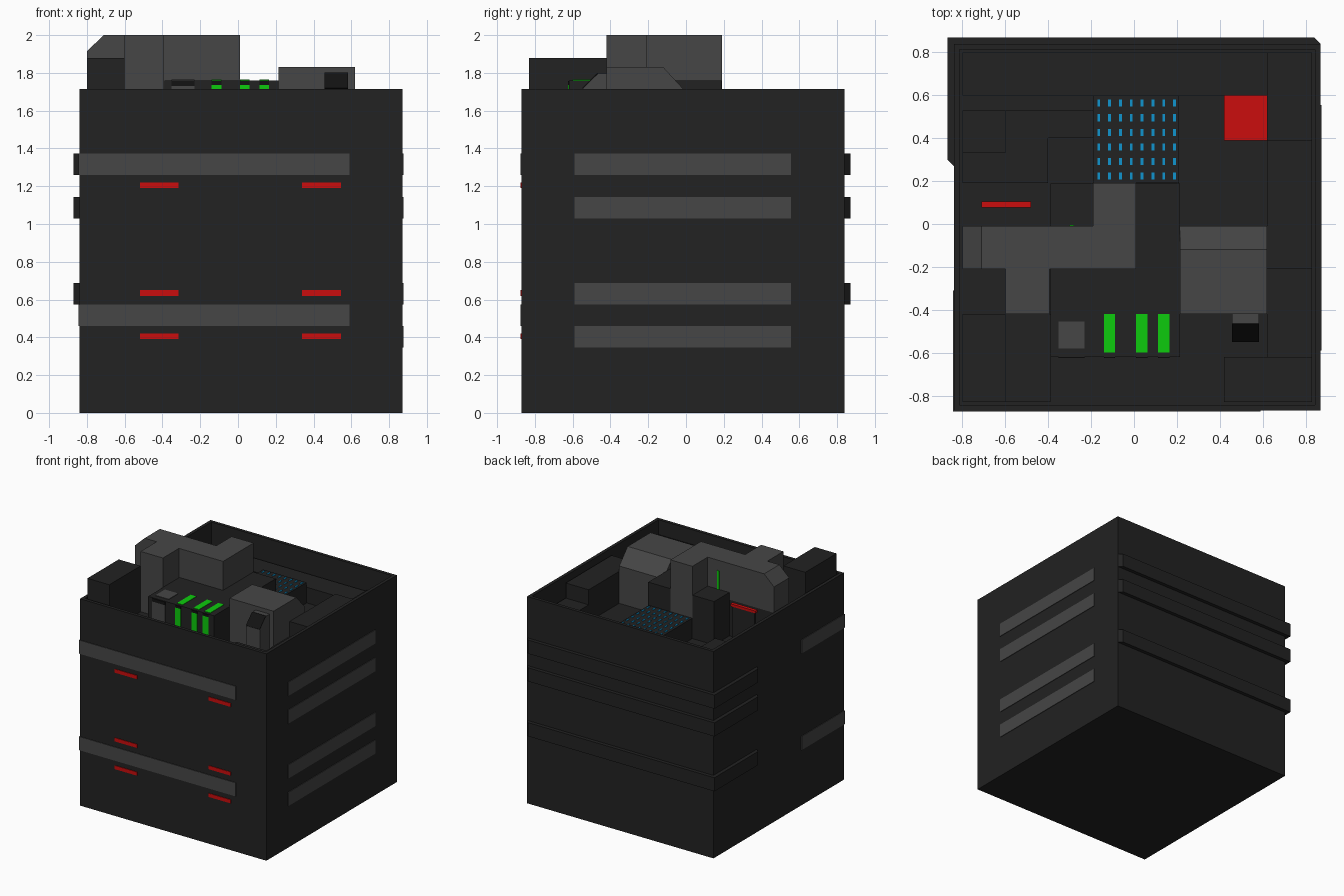
import bpy, bmesh

if "Cube" in bpy.data.objects:
    bpy.data.objects.remove(bpy.data.objects["Cube"])


def material(name, rgb):
    m = bpy.data.materials.new(name)
    m.diffuse_color = (*rgb, 1)
    m.use_nodes = True
    m.node_tree.nodes["Principled BSDF"].inputs["Base Color"].default_value = m.diffuse_color
    return m


DARK = material("dark_panel", (0.016, 0.016, 0.016))
GREY = material("grey_panel", (0.061, 0.061, 0.061))
BLACK = material("black_recess", (0.006, 0.006, 0.006))
RED = material("red_light", (0.6, 0.004, 0.004))
GREEN = material("green_light", (0.004, 0.6, 0.004))
BLUE = material("blue_light", (0.005, 0.3, 0.62))


def finish(name, bm, mat):
    bmesh.ops.recalc_face_normals(bm, faces=bm.faces[:])
    me = bpy.data.meshes.new(name)
    bm.to_mesh(me)
    bm.free()
    me.materials.append(mat)
    ob = bpy.data.objects.new(name, me)
    bpy.context.collection.objects.link(ob)
    return ob


def add_box(bm, x, y, z):
    v = [bm.verts.new((a, b, c)) for c in z for b in y for a in x]
    for f in ((0, 1, 3, 2), (4, 5, 7, 6), (0, 1, 5, 4),
              (2, 3, 7, 6), (0, 2, 6, 4), (1, 3, 7, 5)):
        bm.faces.new([v[i] for i in f])


def boxes(name, mat, *items):
    bm = bmesh.new()
    for b in items:
        add_box(bm, *b)
    return finish(name, bm, mat)


def prism(name, mat, points, lo, hi, axis):
    """Extrude a 2D outline along x (y,z), y (x,z) or z (x,y)."""
    place = {"x": lambda p, d: (d, *p),
             "y": lambda p, d: (p[0], d, p[1]),
             "z": lambda p, d: (*p, d)}[axis]
    bm = bmesh.new()
    a = [bm.verts.new(place(p, lo)) for p in points]
    b = [bm.verts.new(place(p, hi)) for p in points]
    bm.faces.new(a)
    bm.faces.new(b)
    for i in range(len(a)):
        j = (i + 1) % len(a)
        bm.faces.new((a[i], a[j], b[j], b[i]))
    return finish(name, bm, mat)


FLOOR, TOP = 1.40, 1.715
P = 0.005  # plate thickness

# Main block with a sunken roof inside a thin parapet
bm = bmesh.new()
add_box(bm, (-0.84, 0.87), (-0.87, 0.84), (0, TOP))
bm.faces.ensure_lookup_table()
roof = max(bm.faces, key=lambda f: f.calc_center_median().z)
bmesh.ops.recalc_face_normals(bm, faces=bm.faces[:])
bmesh.ops.inset_region(bm, faces=[roof], thickness=0.038)
for v in roof.verts:
    inner = v.co.copy()
extr = bmesh.ops.extrude_face_region(bm, geom=[roof])
bmesh.ops.translate(bm, vec=(0, 0, FLOOR - TOP),
                    verts=[g for g in extr["geom"] if isinstance(g, bmesh.types.BMVert)])
if roof.is_valid:
    bmesh.ops.delete(bm, geom=[roof], context="FACES_ONLY")
finish("main_block", bm, DARK)

# Raised dark ribs around the back left corner
rib = [(-0.84, 0.27), (-0.87, 0.30), (-0.87, 0.87),
       (0.84, 0.87), (0.87, 0.84), (-0.84, 0.84)]
for i, z in enumerate((0.575, 1.03, 1.26)):
    prism(f"back_rib_{i}", DARK, rib, z, z + 0.113, "z")

# Grey bands: front wrapping onto the left side, and right side
bands = []
for z in (0.46, 1.26):
    bands.append(((-0.84 - P, 0.59), (-0.87 - P, -0.87), (z, z + 0.113)))
    bands.append(((-0.84 - P, -0.84), (-0.87, -0.31), (z, z + 0.113)))
boxes("front_bands", GREY, *bands)
boxes("side_bands", GREY, *[((0.87, 0.87 + P), (-0.59, 0.555), (z, z + 0.113))
                            for z in (0.347, 0.575, 1.03, 1.26)])

# Red strip lights on the front
boxes("front_red_lights", RED, *[((x, x + 0.205), (-0.87 - P, -0.87), (z, z + 0.03))
                                 for x in (-0.52, 0.34) for z in (0.39, 0.62, 1.19)])

# Ledges and stepped dark blocks in the roof well
B = FLOOR
L, R, F, K = -0.80, 0.83, -0.83, 0.80
boxes("roof_ledges", DARK,
      ((L, 0.62), (0.60, K), (B, 1.53)),
      ((0.62, R), (0.39, K), (B, 1.54)),
      ((0.62, R), (-0.21, 0.39), (B, 1.665)),
      ((0.62, R), (-0.62, -0.21), (B, 1.54)),
      ((0.42, R), (F, -0.62), (B, 1.60)),
      ((L, -0.60), (0.33, 0.53), (B, 1.52)),
      ((L, -0.40), (0.19, 0.53), (B, 1.46)),
      ((-0.40, -0.19), (0.40, 0.53), (B, 1.46)),
      ((-0.60, -0.39), (F, -0.42), (B, 1.50)))
boxes("corner_block", DARK, ((L, -0.60), (F, -0.42), (B, 1.88)))

# Blue light grid
boxes("light_grid_base", DARK, ((-0.19, 0.21), (0.19, 0.60), (B, 1.57)))
boxes("blue_lights", BLUE, *[
    ((-0.171 + i * 0.0505, -0.158 + i * 0.0505),
     (0.207 + j * 0.068, 0.24 + j * 0.068), (1.57, 1.575))
    for i in range(8) for j in range(6)])

# Red lights down in the well
boxes("red_pad", RED, ((0.42, 0.62), (0.39, 0.60), (B, B + 0.008)))
boxes("red_bar", RED, ((-0.71, -0.48), (0.077, 0.105), (1.715, 1.735)))
boxes("red_bar_stand", DARK, ((-0.70, -0.49), (0.08, 0.10), (B, 1.715)))

# Central dark housing with grey duct above it
boxes("central_housing", DARK, ((-0.39, 0.215), (-0.62, 0.188), (B, 1.76)))
boxes("duct_base", DARK, ((L, -0.39), (-0.21, -0.012), (B, 1.70)))
prism("duct_arm", GREY, [(L, 1.70), (-0.39, 1.70), (-0.39, 1.76), (0.01, 1.76),
                         (0.01, 2.0), (-0.71, 2.0), (L, 1.915)], -0.21, -0.01, "y")
boxes("duct_legs", GREY,
      ((-0.60, -0.395), (-0.42, -0.21), (B, 2.0)),
      ((-0.192, 0.01), (-0.01, 0.19), (1.57, 2.0)))
boxes("duct_green_light", GREEN, ((-0.30, -0.28), (-0.01, -0.01 + P), (1.735, 1.915)))

# Green lights and a grey panel on the front of the housing
greens = []
for x in (-0.14, 0.01, 0.113):
    greens.append(((x, x + 0.052), (-0.60, -0.42), (1.76, 1.764)))
    greens.append(((x, x + 0.052), (-0.62 - P, -0.62), (1.48, 1.737)))
boxes("housing_green_lights", GREEN, *greens)
boxes("housing_grey_panel", GREY,
      ((-0.352, -0.23), (-0.58, -0.455), (1.76, 1.764)),
      ((-0.352, -0.23), (-0.62 - P, -0.62), (1.48, 1.73)))
boxes("housing_slots", BLACK,
      ((-0.352, -0.23), (-0.62 - P, -0.62), (1.73, 1.757)),
      *[((x, x + 0.052), (-0.62 - P, -0.62), (1.737, 1.757)) for x in (-0.14, 0.01, 0.113)])

# Grey machine with sloped back and a small hooded outlet
prism("roof_machine", GREY, [(-0.42, B), (-0.42, 1.83), (-0.12, 1.83),
                             (-0.01, 1.71), (-0.01, B)], 0.215, 0.62, "x")
prism("outlet", GREY, [(-0.42, B), (-0.42, 1.797), (-0.465, 1.797),
                       (-0.545, 1.715), (-0.545, B)], 0.457, 0.583, "x")
prism("outlet_grille", BLACK, [(-0.465, 1.798), (-0.545, 1.716),
                               (-0.549, 1.719), (-0.469, 1.801)], 0.457, 0.583, "x")
